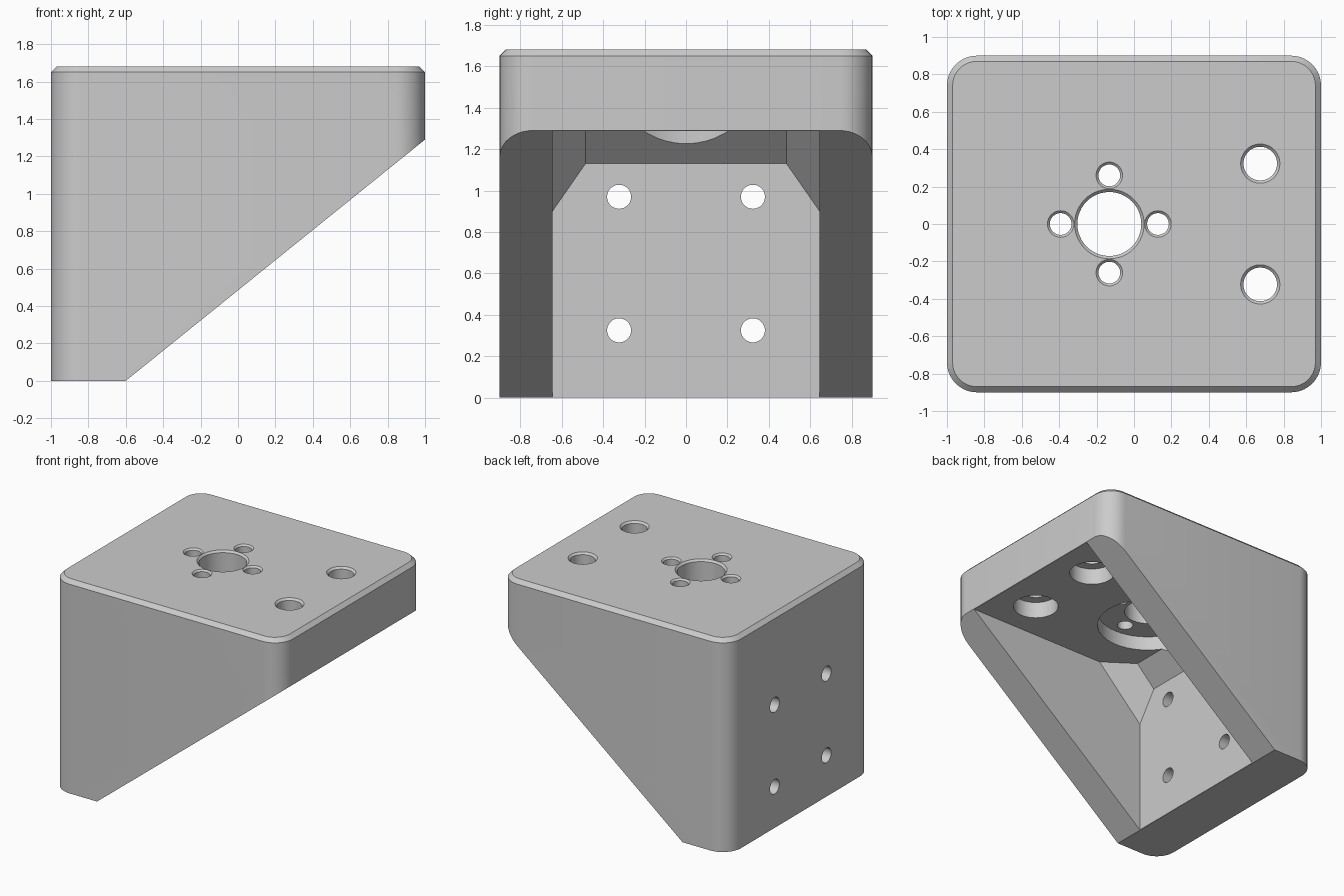
import bpy, bmesh, math
from mathutils import Matrix, Vector

cube = bpy.data.objects.get("Cube")
if cube:
    bpy.data.objects.remove(cube, do_unlink=True)

grey = bpy.data.materials.new("light_grey")
grey.use_nodes = True
grey.diffuse_color = (0.6, 0.6, 0.6, 1)
for node in grey.node_tree.nodes:
    if node.type == 'BSDF_PRINCIPLED':
        node.inputs["Base Color"].default_value = grey.diffuse_color

TOP, CHAMFER = 1.68, 0.03
CEILING = 1.288
WALL_X = -0.598


def make_object(name, bm):
    bmesh.ops.recalc_face_normals(bm, faces=bm.faces[:])
    mesh = bpy.data.meshes.new(name)
    bm.to_mesh(mesh)
    bm.free()
    mesh.materials.append(grey)
    obj = bpy.data.objects.new(name, mesh)
    bpy.context.collection.objects.link(obj)
    return obj


def loft(name, loops, matrix=Matrix()):
    """Skin a closed solid through loops of equal point count."""
    bm = bmesh.new()
    rings = [[bm.verts.new(matrix @ Vector(p)) for p in loop] for loop in loops]
    n = len(rings[0])
    for a, b in zip(rings, rings[1:]):
        for i in range(n):
            j = (i + 1) % n
            bm.faces.new((a[i], a[j], b[j], b[i]))
    bm.faces.new(rings[0][::-1])
    bm.faces.new(rings[-1])
    return make_object(name, bm)


def rounded_rect(hx, hy, r, z, steps=10):
    points = []
    for k, (sx, sy) in enumerate(((1, 1), (-1, 1), (-1, -1), (1, -1))):
        for i in range(steps + 1):
            a = math.pi / 2 * (k + i / steps)
            points.append((sx * (hx - r) + r * math.cos(a),
                           sy * (hy - r) + r * math.sin(a), z))
    return points


def lathe(name, profile, matrix, sides=48):
    def ring(r, z):
        angles = [2 * math.pi * i / sides for i in range(sides)]
        return [(r * math.cos(a), r * math.sin(a), z) for a in angles]
    return loft(name, [ring(r, z) for r, z in profile], matrix)


def cut(cutter):
    cutter.hide_render = True
    mod = bracket.modifiers.new("cut", 'BOOLEAN')
    mod.operation = 'DIFFERENCE'
    mod.solver = 'EXACT'
    mod.object = cutter
    bpy.context.view_layer.objects.active = bracket
    bpy.ops.object.modifier_apply(modifier=mod.name)
    bpy.data.objects.remove(cutter, do_unlink=True)


# Rounded block with a chamfered top rim
bracket = loft("bracket_body", [
    rounded_rect(1, 0.9, 0.16, 0),
    rounded_rect(1, 0.9, 0.16, TOP - CHAMFER),
    rounded_rect(1 - CHAMFER, 0.9 - CHAMFER, 0.16 - CHAMFER, TOP)])

# Sloped underside running from the foot to the lip
slope = 1.29 / 1.6
profile = [(-0.6 - 0.4, -0.4 * slope), (1.4, 2 * slope), (1.4, -0.4 * slope)]
cut(loft("slope_cutter", [[(x, y, z) for x, z in profile] for y in (-1.2, 1.2)]))

# Cavity between the side walls, with gussets under the plate
bm = bmesh.new()
for side in (-1, 1):
    wide, narrow = side * 0.645, side * 0.485
    for p in ((WALL_X, wide, -0.3), (WALL_X, wide, 0.9), (WALL_X, narrow, 1.13),
              (WALL_X + CEILING - 1.13, narrow, CEILING),
              (WALL_X + CEILING - 0.9, wide, CEILING),
              (1.4, wide, CEILING), (1.4, wide, -0.3)):
        bm.verts.new(p)
bmesh.ops.convex_hull(bm, input=bm.verts[:])
bmesh.ops.dissolve_limit(bm, angle_limit=0.01, verts=bm.verts[:], edges=bm.edges[:])
cut(make_object("cavity_cutter", bm))

# Round recess under the plate
CENTRE_X = -0.132
cut(lathe("recess_cutter", [(0.37, 1.05), (0.37, 1.4)],
          Matrix.Translation((CENTRE_X, 0, 0))))


def plate_hole(x, y, r, c=0.015):
    cut(lathe("hole_cutter", [(r, 1.2), (r, TOP - c), (r + 2 * c, TOP + c)],
              Matrix.Translation((x, y, 0))))


# Central bore and its ring of four screw holes
plate_hole(CENTRE_X, 0, 0.171)
for k in range(4):
    a = k * math.pi / 2
    plate_hole(CENTRE_X + 0.26 * math.cos(a), 0.26 * math.sin(a), 0.058, 0.013)

# Two counterbored holes near the lip
for y in (-0.323, 0.323):
    plate_hole(0.675, y, 0.09)
    cut(lathe("counterbore_cutter", [(0.165, 1.0), (0.165, CEILING + 0.13)],
              Matrix.Translation((0.675, y, 0))))

# Four mounting holes through the upright wall
for y in (-0.323, 0.323):
    for z in (0.325, 0.97):
        turn = Matrix.Translation((0, y, z)) @ Matrix.Rotation(math.pi / 2, 4, 'Y')
        cut(lathe("mount_cutter", [(0.058, -1.2), (0.058, -0.4)], turn))

# Single colour, smooth curves with sharp edges
bracket.data.materials.clear()
bracket.data.materials.append(grey)
for poly in bracket.data.polygons:
    poly.material_index = 0
bpy.ops.object.select_all(action='DESELECT')
bracket.select_set(True)
bpy.context.view_layer.objects.active = bracket
bpy.ops.object.shade_smooth_by_angle(angle=math.radians(30))
